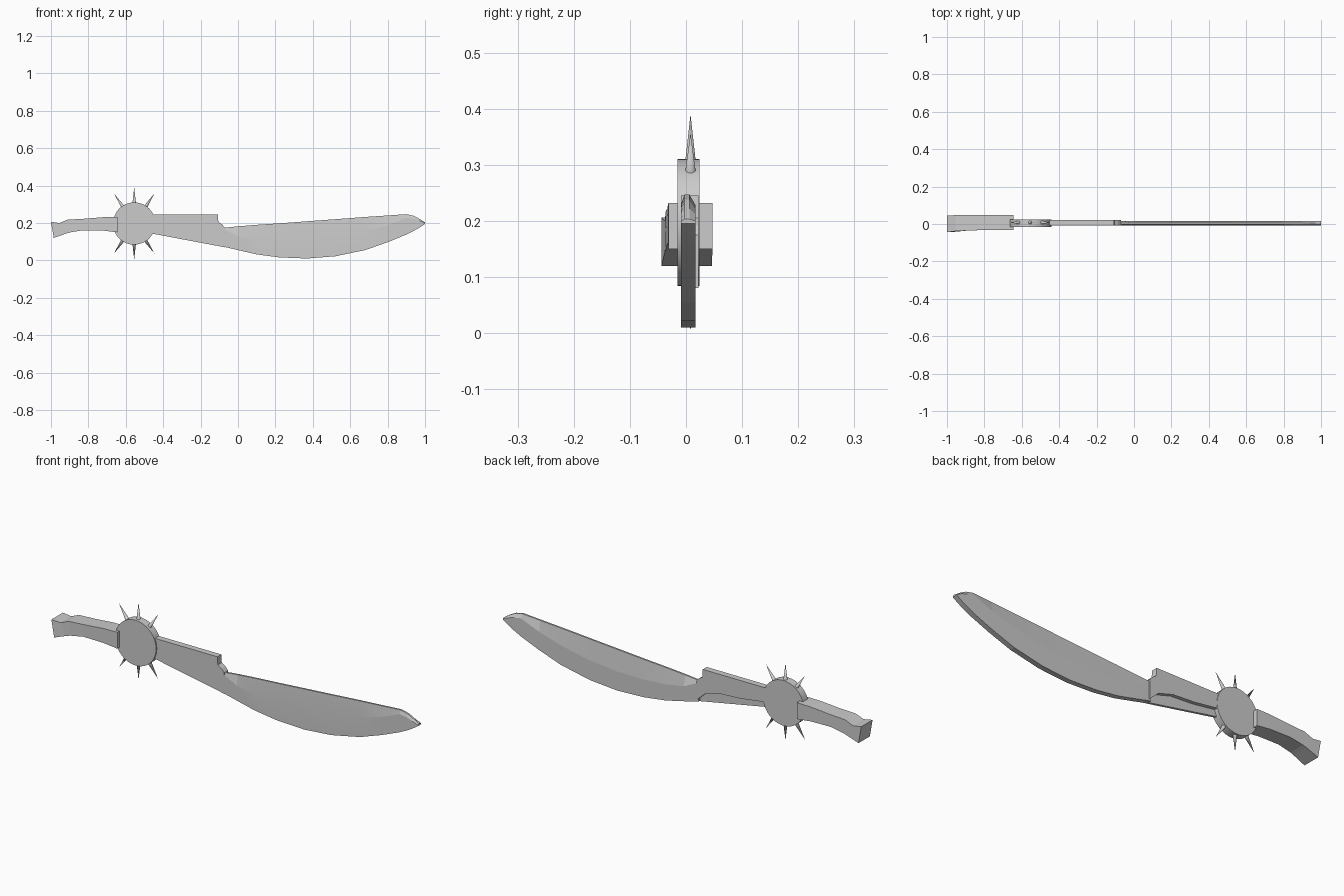
import bpy, bmesh
from math import radians, sin, cos, pi
from mathutils import Matrix

if "Cube" in bpy.data.objects:
    bpy.data.objects.remove(bpy.data.objects["Cube"])


def finish(bm, name):
    bmesh.ops.recalc_face_normals(bm, faces=bm.faces)
    me = bpy.data.meshes.new(name)
    bm.to_mesh(me)
    bm.free()
    ob = bpy.data.objects.new(name, me)
    bpy.context.collection.objects.link(ob)
    return ob


def loft(name, rings):
    """Skin closed rings of equal length and cap both ends."""
    bm = bmesh.new()
    vs = [[bm.verts.new(p) for p in r] for r in rings]
    n = len(vs[0])
    for a, b in zip(vs, vs[1:]):
        for i in range(n):
            j = (i + 1) % n
            bm.faces.new((a[i], a[j], b[j], b[i]))
    bm.faces.new(vs[0])
    bm.faces.new(vs[-1])
    return finish(bm, name)


def prism(name, pts, y0, y1):
    return loft(name, [[(x, y, z) for x, z in pts] for y in (y0, y1)])


# Blade: x, cutting edge z, bevel crease z, spine z
stations = [(-0.08, 0.074, 0.168, 0.174), (0, 0.055, 0.13, 0.182),
            (0.1, 0.032, 0.112, 0.19), (0.22, 0.016, 0.104, 0.198),
            (0.37, 0.01, 0.105, 0.209), (0.52, 0.022, 0.12, 0.22),
            (0.68, 0.055, 0.152, 0.232), (0.8, 0.097, 0.188, 0.24),
            (0.9, 0.138, 0.228, 0.247), (0.94, 0.158, 0.222, 0.238),
            (0.97, 0.175, 0.212, 0.222), (1.0, 0.195, 0.2, 0.203)]
blade = loft("blade", [[(x, -0.009, b), (x, 0.017, b), (x, 0.017, c),
                        (x, 0.006, t), (x, -0.003, t), (x, -0.009, c)]
                       for x, b, c, t in stations])

# Thick neck of the blade, with the stepped notch on its back
prism("blade_neck", [(-0.5, 0.245), (-0.108, 0.245), (-0.105, 0.205),
                     (-0.085, 0.192), (-0.07, 0.175), (-0.07, 0.08),
                     (-0.12, 0.125), (-0.2, 0.148), (-0.32, 0.155),
                     (-0.5, 0.18)], -0.009, 0.022)

# Thin web below the neck
prism("neck_web", [(-0.5, 0.19), (-0.5, 0.151), (-0.07, 0.07),
                   (-0.07, 0.15)], -0.008, 0.004)

# Round guard
CX, CY, CZ = -0.555, 0.005, 0.197
N = 48
guard = prism("guard_disc", [(CX + 0.113 * cos(2 * pi * i / N),
                              CZ + 0.113 * sin(2 * pi * i / N))
                             for i in range(N)], -0.015, 0.024)

# Spikes around the guard
bm = bmesh.new()
for deg in (56, 90, 124, 236, 270, 304):
    m = (Matrix.Translation((CX, 0.008, CZ))
         @ Matrix.Rotation(radians(90 - deg), 4, 'Y')
         @ Matrix.Translation((0, 0, 0.139)))
    bmesh.ops.create_cone(bm, cap_ends=True, segments=16, radius1=0.012,
                          radius2=0, depth=0.108, matrix=m)
spikes = finish(bm, "guard_spikes")

# Grip with flared pommel: top x, top z, bottom x, bottom z, front y, back y
grip = [(-1.0, 0.206, -0.985, 0.12, -0.044, 0.046),
        (-0.955, 0.2, -0.92, 0.143, -0.038, 0.047),
        (-0.91, 0.218, -0.9, 0.149, -0.036, 0.047),
        (-0.83, 0.222, -0.83, 0.161, -0.033, 0.047),
        (-0.72, 0.231, -0.72, 0.159, -0.032, 0.047),
        (-0.645, 0.232, -0.645, 0.15, -0.031, 0.047)]
loft("grip", [[(xt, f, zt), (xt, b, zt), (xb, b, zb), (xb, f, zb)]
              for xt, zt, xb, zb, f, b in grip])

# Smooth the round parts, keep hard edges
for ob in (blade, guard, spikes):
    bpy.ops.object.select_all(action='DESELECT')
    ob.select_set(True)
    bpy.context.view_layer.objects.active = ob
    bpy.ops.object.shade_smooth_by_angle(angle=radians(25 if ob != blade else 5))
